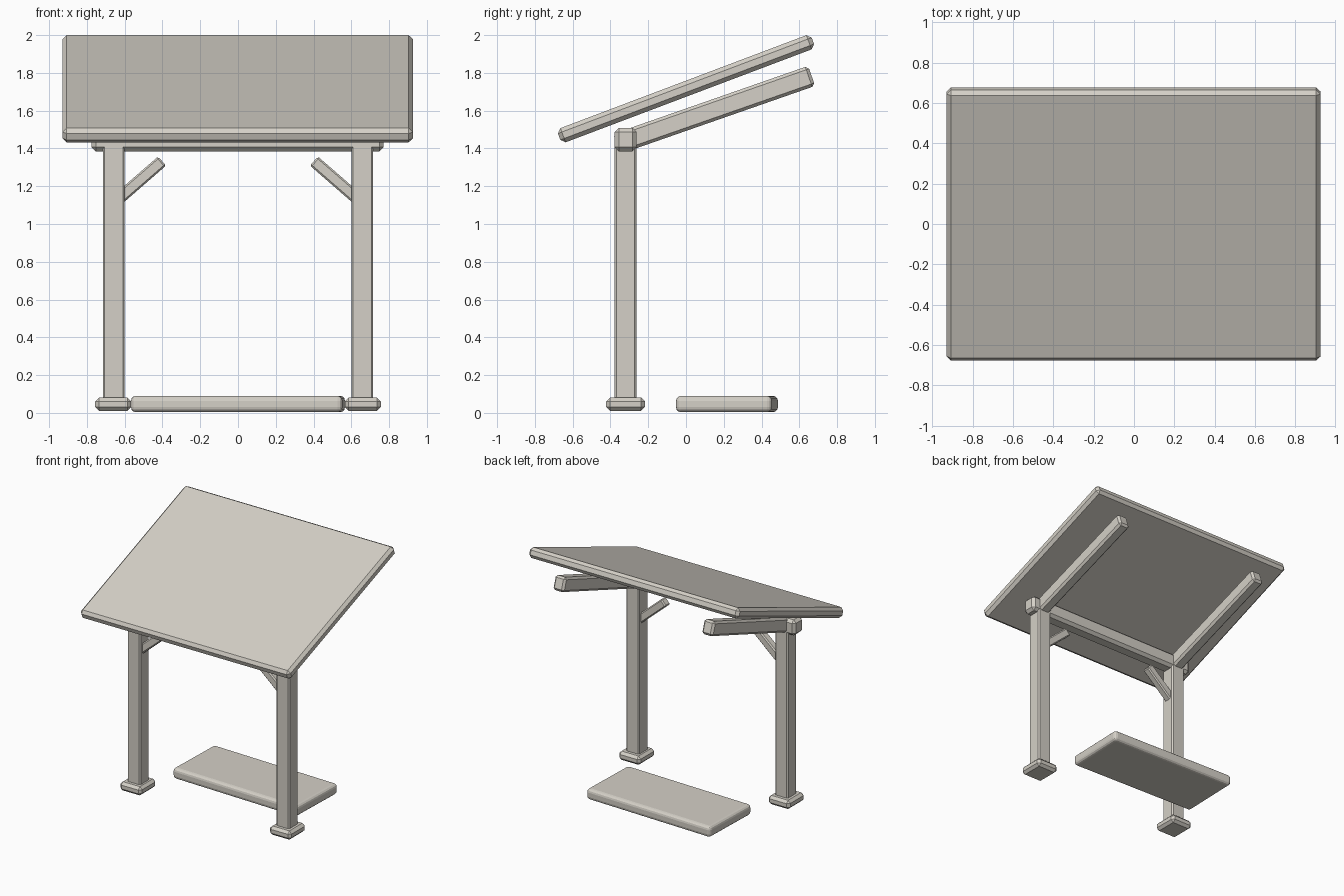
import bpy, bmesh, math
from mathutils import Matrix, Vector

if "Cube" in bpy.data.objects:
    bpy.data.objects.remove(bpy.data.objects["Cube"])

stone = bpy.data.materials.new("warm light grey")
stone.diffuse_color = (0.66, 0.63, 0.57, 1)
stone.use_nodes = True
stone.node_tree.nodes["Principled BSDF"].inputs["Base Color"].default_value = stone.diffuse_color


def block(name, centre, size, rot=(0, 0, 0), bevel=0.015, segments=1):
    """Chamfered box, rotated (x, y, z in radians) about its centre."""
    bm = bmesh.new()
    bmesh.ops.create_cube(bm, size=1, matrix=Matrix.Diagonal((*size, 1)))
    bmesh.ops.bevel(bm, geom=bm.edges[:], offset=bevel, offset_type='OFFSET',
                    segments=segments, profile=0.5, affect='EDGES')
    mesh = bpy.data.meshes.new(name)
    bm.to_mesh(mesh)
    bm.free()
    mesh.materials.append(stone)
    obj = bpy.data.objects.new(name, mesh)
    obj.location = centre
    obj.rotation_euler = rot
    bpy.context.collection.objects.link(obj)
    return obj


POST_X, POST_Y = 0.658, -0.32

# Sloping roof slab
block("roof_panel", (-0.002, 0, 1.716), (1.855, 1.436, 0.08),
      (math.radians(20.7), 0, 0), 0.022)

# Cross beam over the posts
block("cross_beam", (-0.002, POST_Y, 1.447), (1.545, 0.116, 0.125), bevel=0.022)

# Floor slab, set slightly askew
block("floor_slab", (0, 0.217, 0.047), (1.12, 0.508, 0.086),
      (0, 0, -0.03), 0.026, 3)

for side, s in (("left", -1), ("right", 1)):
    # Post and foot
    block(side + "_post", (s * POST_X, POST_Y, 0.735), (0.116, 0.116, 1.39), bevel=0.01)
    block(side + "_foot", (s * 0.661, POST_Y, 0.046), (0.19, 0.205, 0.07), bevel=0.02)

    # Rafter rising to the back
    a, b = Vector((s * POST_X, -0.367, 1.424)), Vector((s * POST_X, 0.665, 1.784))
    d = b - a
    block(side + "_rafter", (a + b) / 2, (0.095, d.length, 0.112),
          (math.atan2(d.z, d.y), 0, 0), 0.016)

    # Short diagonal brace with a free upper end
    a, b = Vector((s * 0.645, POST_Y, 1.122)), Vector((s * 0.402, POST_Y, 1.333))
    d = b - a
    block(side + "_brace", (a + b) / 2, (d.length, 0.062, 0.064),
          (0, s * math.atan2(d.z, abs(d.x)), 0), 0.009)
